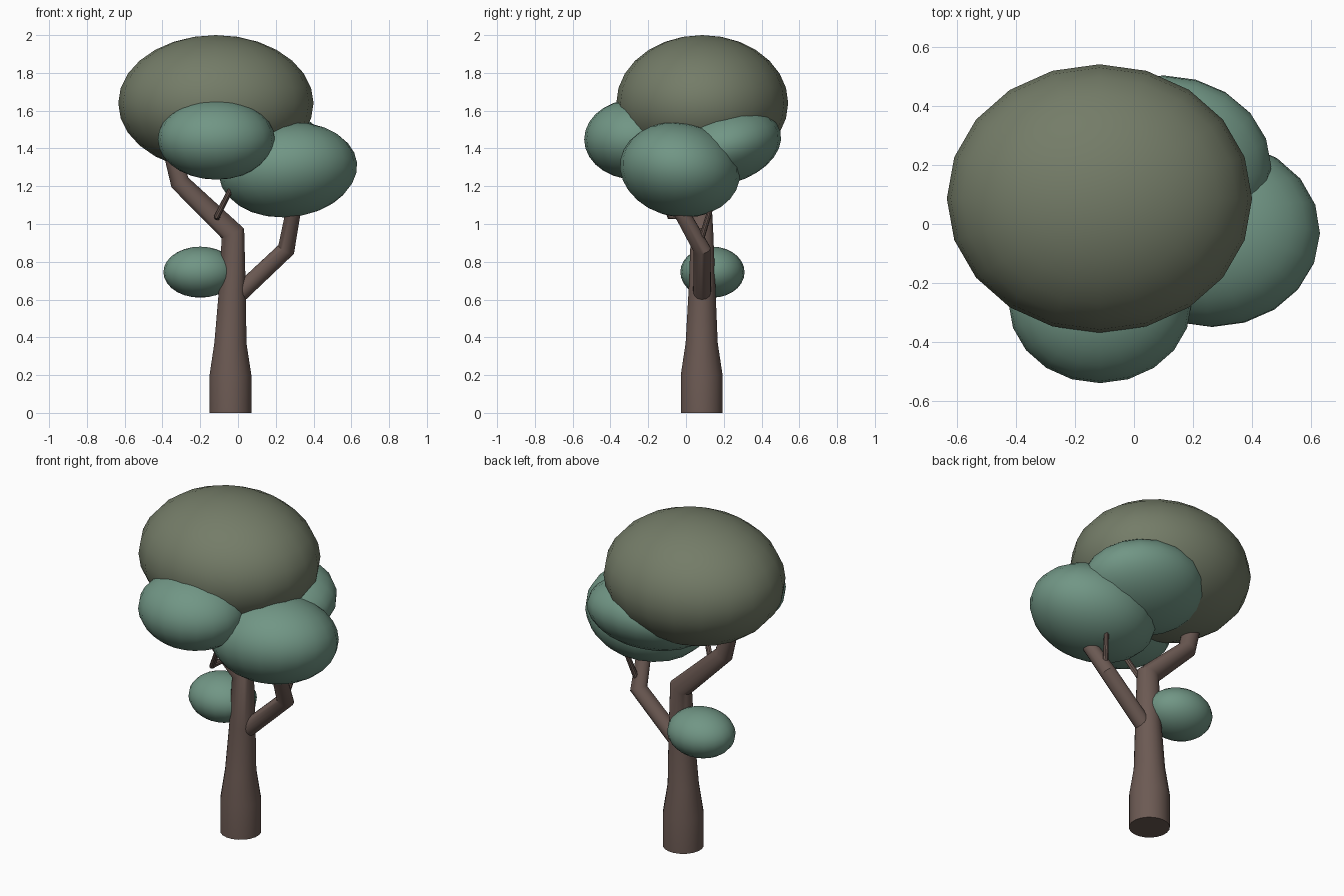
import bpy, bmesh, math
from mathutils import Vector

if "Cube" in bpy.data.objects:
    bpy.data.objects.remove(bpy.data.objects["Cube"])


def material(name, rgb):
    m = bpy.data.materials.new(name)
    m.diffuse_color = (*rgb, 1)
    m.use_nodes = True
    m.node_tree.nodes["Principled BSDF"].inputs["Base Color"].default_value = m.diffuse_color
    return m


BARK = material("brown bark", (0.150, 0.102, 0.087))
TEAL = material("teal leaves", (0.165, 0.305, 0.235))
OLIVE = material("olive leaves", (0.175, 0.202, 0.138))


def finish(bm, name, mat):
    bmesh.ops.recalc_face_normals(bm, faces=bm.faces)
    me = bpy.data.meshes.new(name)
    bm.to_mesh(me)
    bm.free()
    me.materials.append(mat)
    ob = bpy.data.objects.new(name, me)
    bpy.context.collection.objects.link(ob)
    bpy.context.view_layer.objects.active = ob
    ob.select_set(True)
    bpy.ops.object.shade_smooth_by_angle(angle=math.radians(35))
    ob.select_set(False)
    return ob


def tube(name, path, sides=20):
    """Tapered limb through (x, y, z, radius) points with mitred bends."""
    bm = bmesh.new()
    pts = [Vector(p[:3]) for p in path]
    dirs = [(b - a).normalized() for a, b in zip(pts, pts[1:])]
    u = dirs[0].orthogonal().normalized()
    rings = []
    for i, c in enumerate(pts):
        d = dirs[max(i - 1, 0)]
        if i > 1:
            u = dirs[i - 2].rotation_difference(d) @ u
        t = (d + dirs[min(i, len(dirs) - 1)]).normalized()
        v = d.cross(u)
        ring = []
        for k in range(sides):
            a = 2 * math.pi * k / sides
            o = (u * math.cos(a) + v * math.sin(a)) * path[i][3]
            ring.append(bm.verts.new(c + o - d * (o.dot(t) / d.dot(t))))
        rings.append(ring)
    for r, s in zip(rings, rings[1:]):
        for k in range(sides):
            j = (k + 1) % sides
            bm.faces.new((r[k], r[j], s[j], s[k]))
    bm.faces.new(rings[0])
    bm.faces.new(rings[-1])
    return finish(bm, name, BARK)


def foliage(name, centre, radii, mat, tilt=(0, 0)):
    """Smooth ellipsoid leaf clump."""
    bm = bmesh.new()
    bmesh.ops.create_uvsphere(bm, u_segments=20, v_segments=14, radius=1)
    ob = finish(bm, name, mat)
    ob.location, ob.scale = centre, radii
    ob.rotation_euler = (math.radians(tilt[0]), math.radians(tilt[1]), 0)


# Trunk bending into the left limb
tube("trunk", [(-0.04, 0.083, 0, 0.112), (-0.04, 0.083, 0.2, 0.112),
               (-0.04, 0.083, 0.37, 0.086), (-0.03, 0.085, 0.65, 0.072),
               (-0.027, 0.085, 0.95, 0.06), (-0.308, 0.08, 1.22, 0.05),
               (-0.36, 0.08, 1.42, 0.045)])
# Right limb and twigs
tube("right_branch", [(0.0, 0.085, 0.625, 0.047), (0.255, 0.085, 0.865, 0.045),
                      (0.295, -0.035, 1.08, 0.04), (0.31, -0.08, 1.2, 0.038)])
tube("right_twig", [(0.268, 0.075, 0.90, 0.016), (0.315, 0.145, 1.13, 0.013)], 10)
tube("front_twig", [(-0.11, 0.085, 1.035, 0.018), (-0.11, -0.085, 1.043, 0.016),
                    (-0.03, -0.14, 1.2, 0.014)], 10)

# Leaf clumps
foliage("crown", (-0.117, 0.086, 1.64), (0.517, 0.455, 0.36), OLIVE)
foliage("front_leaves", (-0.115, -0.268, 1.448), (0.31, 0.271, 0.213), TEAL)
foliage("right_leaves", (0.265, -0.032, 1.287), (0.367, 0.32, 0.248), TEAL, (-10, -6))
foliage("back_leaves", (0.1, 0.195, 1.41), (0.365, 0.315, 0.2), TEAL, (15, 0))
foliage("low_leaves", (-0.2, 0.14, 0.745), (0.195, 0.17, 0.135), TEAL)
